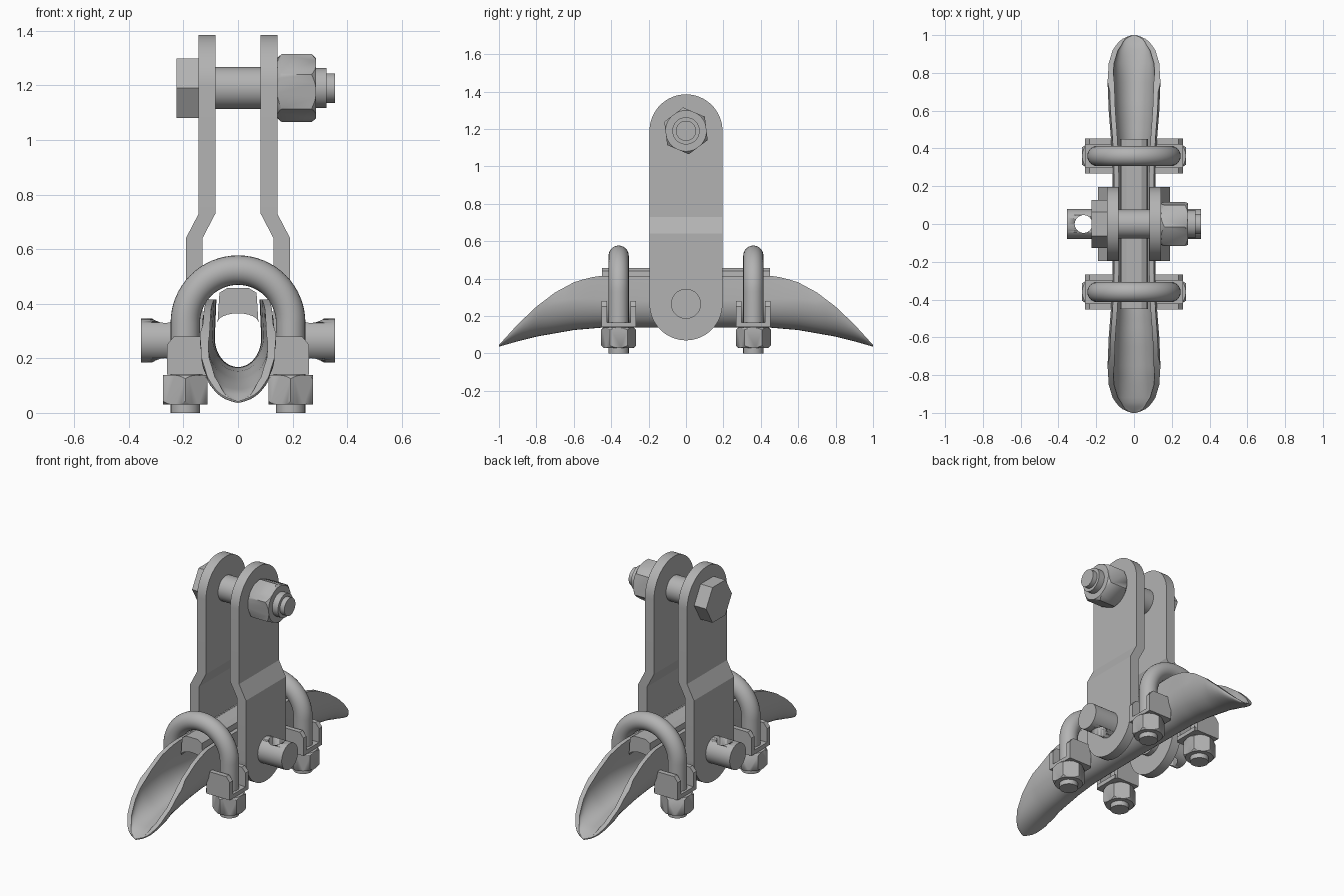
import bpy, bmesh, math
from mathutils import Matrix, Vector

if "Cube" in bpy.data.objects:
    bpy.data.objects.remove(bpy.data.objects["Cube"])

steel = bpy.data.materials.new("galvanised_grey")
steel.use_nodes = True
GREY = (0.45, 0.45, 0.45, 1)
steel.diffuse_color = GREY
steel.node_tree.nodes["Principled BSDF"].inputs["Base Color"].default_value = GREY


def finish(name, bm, angle=30):
    bmesh.ops.remove_doubles(bm, verts=bm.verts, dist=1e-5)
    bmesh.ops.recalc_face_normals(bm, faces=bm.faces)
    me = bpy.data.meshes.new(name)
    bm.to_mesh(me)
    bm.free()
    ob = bpy.data.objects.new(name, me)
    me.materials.append(steel)
    bpy.context.collection.objects.link(ob)
    bpy.ops.object.select_all(action='DESELECT')
    ob.select_set(True)
    bpy.context.view_layer.objects.active = ob
    bpy.ops.object.shade_smooth_by_angle(angle=math.radians(angle))
    return ob


def loft(name, rings, closed=True, caps=True, angle=30):
    """Skin a list of equal-length point rings."""
    bm = bmesh.new()
    rows = [[bm.verts.new(p) for p in r] for r in rings]
    n = len(rows[0])
    for a, b in zip(rows, rows[1:]):
        for i in range(n if closed else n - 1):
            j = (i + 1) % n
            bm.faces.new((a[i], a[j], b[j], b[i]))
    if caps:
        bm.faces.new(rows[0])
        bm.faces.new(rows[-1])
    return finish(name, bm, angle)


def turned(name, profile, axis, origin, sides=40):
    """Solid of revolution from (distance, radius) pairs."""
    rot = Vector((0, 0, 1)).rotation_difference(Vector(axis)).to_matrix()
    rings = []
    for d, r in profile:
        rings.append([rot @ Vector((r * math.cos(2 * math.pi * k / sides),
                                    r * math.sin(2 * math.pi * k / sides), d)) + Vector(origin)
                      for k in range(sides)])
    return loft(name, rings)


def boolean(ob, cutter, mode):
    mod = ob.modifiers.new("cut", 'BOOLEAN')
    mod.operation, mod.object, mod.solver = mode, cutter, 'EXACT'
    bpy.context.view_layer.objects.active = ob
    bpy.ops.object.modifier_apply(modifier=mod.name)
    bpy.data.objects.remove(cutter)


def hex_nut(name, radius, length, axis, origin, turn, chamfer=True):
    """Hexagonal prism, its corners turned off by a cone at both ends."""
    rot = Vector((0, 0, 1)).rotation_difference(Vector(axis)).to_matrix()
    place = lambda r, d, k: rot @ Vector((r * math.cos(k * math.pi / 3 + turn),
                                          r * math.sin(k * math.pi / 3 + turn), d)) + Vector(origin)
    ob = loft(name, [[place(radius, d, k) for k in range(6)] for d in (0, length)])
    if chamfer:
        c, e = radius * 0.14, radius * 0.87
        cone = turned("chamfer_cutter", [(0, e), (c, radius * 1.01),
                                         (length - c, radius * 1.01), (length, e)], axis, origin)
        boolean(ob, cone, 'INTERSECT')
    return ob


def extrude_profile(name, pts, axis, lo, hi, angle=30):
    """Prism from a 2D outline; axis 'y' takes (x, z) points."""
    to3 = (lambda p, d: (p[0], d, p[1])) if axis == 'y' else (lambda p, d: (d, p[0], p[1]))
    return loft(name, [[to3(p, d) for p in pts] for d in (lo, hi)], angle=angle)


# Cranked side straps with rounded ends
TOP, LOW, HALF = 1.19, 0.265, 0.195
def strap_x(z):
    return 0.13 - 0.047 * min(1, max(0, (z - 0.64) / 0.09))

levels = [LOW - HALF * math.cos(math.pi / 2 * i / 16) for i in range(17)]
levels += [0.64, 0.73] + [TOP + HALF * math.sin(math.pi / 2 * i / 16) for i in range(17)]
for side, word in ((1, "left"), (-1, "right")):
    rings = []
    for z in levels:
        off = max(0, LOW - z, z - TOP)
        w = math.sqrt(max(1e-6, HALF ** 2 - off ** 2))
        x = strap_x(z)
        rings.append([(side * x, -w, z), (side * (x + 0.061), -w, z),
                      (side * (x + 0.061), w, z), (side * x, w, z)])
    loft(word + "_strap", rings, angle=20)

    # Trunnion with a vertical cotter hole
    pin = turned(word + "_trunnion", [(0.1, 0.08), (0.355, 0.08)], (side, 0, 0), (0, 0, LOW))
    hole = turned("hole_cutter", [(0, 0.047), (0.6, 0.047)], (0, 0, 1), (side * 0.267, 0, 0))
    boolean(pin, hole, 'DIFFERENCE')

# Top bolt, head and nut
turned("top_bolt", [(-0.16, 0.077), (0.2, 0.077), (0.2, 0.073), (0.325, 0.073),
                    (0.325, 0.054), (0.355, 0.054)], (1, 0, 0), (0, 0, TOP))
hex_nut("top_bolt_head", 0.126, 0.082, (-1, 0, 0), (-0.144, 0, TOP), math.pi / 2, False)
hex_nut("top_bolt_nut", 0.126, 0.142, (1, 0, 0), (0.144, 0, TOP), math.radians(7))


# Boat-shaped cable trough, flared and turned down at both ends
def sample(table, y):
    for (a, p), (b, q) in zip(table, table[1:]):
        if y <= b:
            return p + (q - p) * (y - a) / (b - a)
    return table[-1][1]

rim = [(0, .415), (.45, .415), (.52, .405), (.6, .38), (.7, .326), (.8, .25), (.9, .155), (1, .045)]
keel = [(0, .14), (.45, .138), (.6, .125), (.8, .09), (.9, .065), (1, .036)]
width = [(0, .113), (.3, .115), (.45, .122), (.6, .134), (.75, .14), (.85, .134),
         (.92, .113), (.96, .086), (.985, .055), (1, .012)]

def arc_section(w, low, high, y, steps=20):
    depth = min(high - low, w * 1.25)
    arc = [(w * math.sin(a), y, low + depth * (1 - math.cos(a)))
           for a in (math.pi * (i / steps - 0.5) for i in range(steps + 1))]
    lip = 0.93 if high - low > depth + 0.02 else 1
    return [(-w * lip, y, high)] + arc + [(w * lip, y, high)]

rings = []
stations = [0, .15, .3, .4, .45, .5, .55, .6, .65, .7, .75, .8, .85, .89, .92, .945, .965, .98, .99, 1]
for y in [-s for s in reversed(stations[1:])] + stations:
    s = abs(y)
    high, low, w = sample(rim, s), sample(keel, s), sample(width, s)
    t = min(0.028, (high - low) * 0.6, w * 0.4)
    rings.append(arc_section(w, low, high, y)
                 + arc_section(w - t, low + t, high, y)[::-1])
loft("cable_trough", rings, angle=40)

# Keeper bar pressed down by the U-bolts, hollow underneath
hollow = [(0.075 * math.sin(a), 0.365 - 0.035 * (1 - math.cos(a)))
          for a in (math.pi * (i / 12 - 0.5) for i in range(13))]
extrude_profile("keeper", hollow + [(0.068, 0.44), (0.04, 0.457), (-0.04, 0.457), (-0.068, 0.44)],
                'y', -0.45, 0.45)

# U-bolts with their lugs and nuts
ROD, SPAN, BEND = 0.054, 0.193, 0.33
for y, word in ((-0.36, "front"), (0.36, "back")):
    path = [(SPAN, 0, 0, 0.0)]
    path += [(SPAN * math.cos(a), BEND + SPAN * math.sin(a), a, 0)
             for a in (math.pi * i / 32 for i in range(33))]
    path += [(-SPAN, 0, math.pi, 0)]
    rings = []
    for x, z, a, _ in path:
        rings.append([(x + ROD * math.cos(b) * math.cos(a), y + ROD * math.sin(b),
                       z + ROD * math.cos(b) * math.sin(a))
                      for b in (2 * math.pi * k / 24 for k in range(24))])
    loft(word + "_u_bolt", rings)
    for side, hand in ((1, "left"), (-1, "right")):
        label = word + "_" + hand
        hex_nut(label + "_nut", 0.094, 0.108, (0, 0, 1), (side * SPAN, y, 0.03), math.pi / 2)
        ear = [(side * x, z) for x, z in ((0.1, 0.14), (0.26, 0.14), (0.26, 0.25),
                                          (0.235, 0.28), (0.1, 0.28))]
        for k, end in ((-1, "front"), (1, "back")):
            c = y + k * 0.077
            extrude_profile(f"{label}_{end}_ear", ear, 'y', c - 0.015, c + 0.015)
        seat = [(side * x, z) for x, z in ((0.09, 0.14), (0.26, 0.14), (0.26, 0.165), (0.09, 0.165))]
        extrude_profile(label + "_lug_seat", seat, 'y', y - 0.08, y + 0.08)
